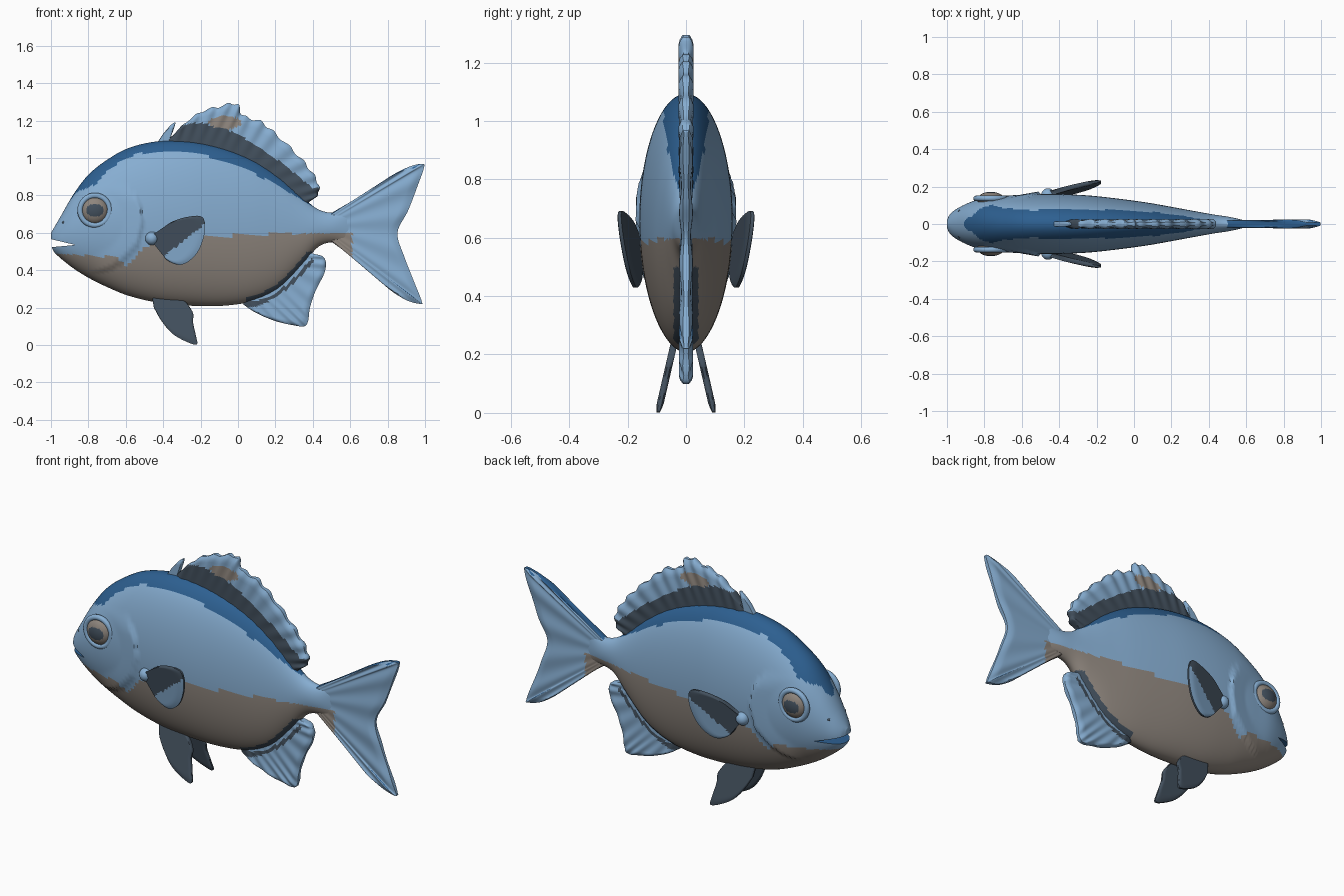
import bpy, bmesh, math
from mathutils import Vector

if "Cube" in bpy.data.objects:
    bpy.data.objects.remove(bpy.data.objects["Cube"])

# Shared palette: every object carries the same slots
LIGHT, BLUE, TAUPE, SLATE = range(4)
PALETTE = [("light_blue", (0.24, 0.42, 0.64)), ("deep_blue", (0.026, 0.115, 0.28)),
           ("taupe", (0.27, 0.235, 0.205)), ("dark_slate", (0.055, 0.08, 0.11))]
mats = []
for name, c in PALETTE:
    m = bpy.data.materials.new(name)
    m.diffuse_color = (*c, 1)
    m.use_nodes = True
    m.node_tree.nodes["Principled BSDF"].inputs["Base Color"].default_value = m.diffuse_color
    mats.append(m)


def spline(pts, t):
    """Catmull-Rom through points of any dimension, t in 0..1."""
    n = len(pts) - 1
    i = min(int(t * n), n - 1)
    f = t * n - i
    out = []
    for k in range(len(pts[0])):
        b, c = pts[i][k], pts[i + 1][k]
        a = pts[i - 1][k] if i > 0 else 2 * b - c
        d = pts[i + 2][k] if i + 2 <= n else 2 * c - b
        out.append(b + 0.5 * f * (c - a + f * (2*a - 5*b + 4*c - d + f * (3*(b - c) + d - a))))
    return out


def lookup(table, x):
    """Piecewise linear value at x."""
    if x <= table[0][0]:
        return table[0][1]
    for (x0, z0), (x1, z1) in zip(table, table[1:]):
        if x <= x1:
            return z0 + (z1 - z0) * (x - x0) / (x1 - x0)
    return table[-1][1]


def make(name, bm, rule=None, angle=40):
    bmesh.ops.recalc_face_normals(bm, faces=bm.faces[:])
    if rule:
        for f in bm.faces:
            f.material_index = rule(f.calc_center_median(), f.normal)
    me = bpy.data.meshes.new(name)
    bm.to_mesh(me)
    bm.free()
    for m in mats:
        me.materials.append(m)
    ob = bpy.data.objects.new(name, me)
    bpy.context.collection.objects.link(ob)
    smooth(ob, angle)
    return ob


def smooth(ob, angle=40):
    bpy.ops.object.select_all(action='DESELECT')
    ob.select_set(True)
    bpy.context.view_layer.objects.active = ob
    bpy.ops.object.shade_smooth_by_angle(angle=math.radians(angle))


def fin(name, base, tip, thick, rule, ripples=0, ripple=0.0, scallop=0.0,
        ypos=lambda x, z: 0, side=1, nu=120, nv=16):
    """Two-sided ribbed sheet lofted from a base line to a tip line."""
    bm = bmesh.new()
    g = {}
    for i in range(nu + 1):
        u = i / nu
        (bx, bz), (tx, tz) = spline(base, u), spline(tip, u)
        w = math.cos(2 * math.pi * ripples * u)
        for j in range(nv + 1):
            v = j / nv
            k = v * (1 + scallop * w * v)
            x, z = bx + (tx - bx) * k, bz + (tz - bz) * k
            edge = min(1, 0.45 + 6 * (1 - v), 0.45 + 12 * min(u, 1 - u))
            t = (thick + ripple * w * v) * edge
            for s in (1, -1):
                g[s, i, j] = bm.verts.new((x, side * (ypos(x, z) + s * t), z))
    for s in (1, -1):
        for i in range(nu):
            for j in range(nv):
                bm.faces.new([g[s, i, j], g[s, i+1, j], g[s, i+1, j+1], g[s, i, j+1]])
    rim = ([(i, 0) for i in range(nu)] + [(nu, j) for j in range(nv)]
           + [(i, nv) for i in range(nu, 0, -1)] + [(0, j) for j in range(nv, 0, -1)])
    for a, b in zip(rim, rim[1:] + rim[:1]):
        bm.faces.new([g[(1, *a)], g[(1, *b)], g[(-1, *b)], g[(-1, *a)]])
    return make(name, bm, rule, 50)


# Body: sections of (x, top, bottom, half width)
SECTIONS = [(-1.0, .60, .535, .02), (-.985, .625, .50, .05), (-.95, .685, .465, .08),
            (-.88, .805, .41, .115), (-.8, .91, .36, .14), (-.7, .99, .31, .15),
            (-.58, 1.055, .262, .157), (-.42, 1.09, .225, .16), (-.25, 1.088, .21, .153),
            (-.08, 1.053, .21, .135), (.08, .99, .235, .113), (.22, .90, .30, .088),
            (.34, .795, .42, .066), (.43, .725, .525, .05), (.52, .708, .55, .036),
            (.62, .74, .53, .012)]
BACK = [(-.93, .73), (-.86, .82), (-.76, .86), (-.68, .95), (-.55, 1.02), (-.4, 1.04),
        (-.2, 1.02), (0, .96), (.2, .86), (.4, .74), (.41, 2)]
BELLY = [(-1, .49), (-.65, .47), (-.6, .42), (-.5, .52), (-.42, .56), (-.25, .6),
         (-.2, .6), (-.1, .57), (.0, .59), (.62, .6)]


def body_rule(c, n):
    if .04 < c.x < .4 and abs(c.y) < .042 and c.z < .5:
        return SLATE
    if c.z > lookup(BACK, c.x):
        return BLUE
    return TAUPE if c.z < lookup(BELLY, c.x) else LIGHT


bm = bmesh.new()
NX, NA = 200, 96
rings = []
for i in range(NX + 1):
    x, top, bot, w = spline(SECTIONS, i / NX)
    ring = []
    for k in range(NA):
        a = 2 * math.pi * k / NA
        z = (top + bot) / 2 + (top - bot) / 2 * math.cos(a)
        y = w * math.sin(a)
        # raised rear edge of the gill cover
        r = math.hypot((x + .8) / .29, (z - .66) / .27)
        if r < 1 and x > -.8:
            fade = max(0, min(1, (.86 - z) / .08)) * min(1, (x + .8) / .08)
            y += .014 * max(0, 1 - (1 - r) / .35) * fade * math.sin(a)
        ring.append(bm.verts.new((x, y, z)))
    rings.append(ring)
for r0, r1 in zip(rings, rings[1:]):
    for k in range(NA):
        bm.faces.new([r0[k], r0[k-1], r1[k-1], r1[k]])
bm.faces.new(rings[0])
bm.faces.new(rings[-1])
body = make("body", bm, body_rule)

# Mouth: wedge cut out of the snout with a deep blue inside
bm = bmesh.new()
wedge = [(-1.05, .578), (-.87, .535), (-1.05, .518)]
l, r = ([bm.verts.new((x, y, z)) for x, z in wedge] for y in (-.3, .3))
bm.faces.new(l)
bm.faces.new(r)
for k in range(3):
    bm.faces.new([l[k-1], l[k], r[k], r[k-1]])
cutter = make("mouth_cutter", bm, lambda c, n: BLUE)
cutter.hide_render = True
mod = body.modifiers.new("mouth", 'BOOLEAN')
mod.operation, mod.solver, mod.object = 'DIFFERENCE', 'EXACT', cutter
dg = bpy.context.evaluated_depsgraph_get()
cut = bpy.data.meshes.new_from_object(body.evaluated_get(dg))
body.modifiers.clear()
body.data = cut
bpy.data.objects.remove(cutter)
smooth(body)


# Dorsal fin with a dark base band, and its short leading spine
def dorsal_rule(c, n):
    if math.hypot((c.x + .07) / .09, (c.z - 1.19) / .035) < 1:
        return TAUPE
    band = [(-.36, 1.17), (-.2, 1.19), (0, 1.13), (.2, 1.0), (.4, .84)]
    return SLATE if c.z < lookup(band, c.x) else LIGHT


fin("dorsal_fin",
    [(-.40, 1.05), (-.3, 1.05), (-.2, 1.04), (-.1, 1.02), (0, .98), (.1, .94),
     (.2, .87), (.3, .79), (.37, .74)],
    [(-.37, 1.10), (-.29, 1.18), (-.2, 1.245), (-.1, 1.275), (-.01, 1.29), (.03, 1.225),
     (.12, 1.195), (.2, 1.13), (.3, 1.035), (.38, .945), (.43, .86), (.425, .80), (.38, .765)],
    .022, dorsal_rule, ripples=14, ripple=.005, scallop=.03)
fin("dorsal_spine", [(-.44, 1.07), (-.38, 1.07)],
    [(-.40, 1.13), (-.36, 1.175), (-.335, 1.19), (-.345, 1.15), (-.37, 1.09)],
    .014, lambda c, n: LIGHT, nu=20, nv=6)

# Anal fin
fin("anal_fin", [(.02, .25), (.1, .28), (.2, .34), (.3, .43), (.37, .51)],
    [(.03, .215), (.1, .17), (.2, .128), (.3, .105), (.355, .10), (.375, .13), (.385, .2),
     (.415, .29), (.46, .38), (.47, .44), (.45, .475), (.39, .49)],
    .021, lambda c, n: SLATE if c.z < lookup([(0, .25), (.1, .235), (.2, .27), (.3, .36),
                                              (.4, .47), (.43, .3)], c.x)
    and c.z > lookup([(.03, .2), (.1, .205), (.2, .25), (.3, .33), (.4, .44)], c.x) else LIGHT,
    ripples=10, ripple=.004)


# Tail fin with a deep blue upper edge
def tail_rule(c, n):
    if n.z > .6:
        return BLUE
    return TAUPE if c.x < .61 and c.z < .6 else LIGHT


fin("tail_fin", [(.49, .70), (.49, .56)],
    [(.72, .835), (.82, .905), (.92, .955), (.985, .968), (.995, .95), (.96, .85), (.91, .72),
     (.853, .60), (.89, .47), (.945, .33), (.982, .235), (.975, .22), (.9, .24), (.8, .305),
     (.70, .405)],
    .02, tail_rule, ripples=9, ripple=.004, nu=160, nv=24)

for side, label in ((-1, "right"), (1, "left")):
    # Pectoral fin and its root
    fin("pectoral_fin_" + label, [(-.46, .59), (-.46, .55)],
        [(-.43, .60), (-.36, .655), (-.27, .685), (-.19, .683), (-.178, .60), (-.22, .49),
         (-.3, .43), (-.38, .455), (-.43, .53)],
        .013, lambda c, n: LIGHT if c.z < .47 + (c.x + .4) * .8 and n.y * side > 0 else SLATE,
        ypos=lambda x, z: .162 + .2 * (x + .45) + .12 * (z - .57), side=side, nu=80)
    bm = bmesh.new()
    bmesh.ops.create_uvsphere(bm, u_segments=20, v_segments=12, radius=.036)
    bmesh.ops.translate(bm, verts=bm.verts[:], vec=(-.46, .155 * side, .57))
    make("pectoral_root_" + label, bm)

    # Pelvic fin
    fin("pelvic_fin_" + label, [(-.46, .26), (-.3, .25)],
        [(-.45, .2), (-.41, .13), (-.35, .06), (-.27, .015), (-.22, .004), (-.225, .05),
         (-.24, .12), (-.24, .17), (-.27, .22)],
        .012, lambda c, n: SLATE, ypos=lambda x, z: .045 + (.22 - z) * .23, side=side, nu=60)

    # Eye: taupe ball with a dark pupil area
    at = Vector((-.765, .13 * side, .72))
    bm = bmesh.new()
    bmesh.ops.create_uvsphere(bm, u_segments=48, v_segments=32, radius=1)
    for v in bm.verts:
        v.co = at + Vector((v.co.x * .072, v.co.z * .042, v.co.y * .072))
    make("eye_" + label, bm,
         lambda c, n: SLATE if math.hypot(c.x - at.x, (c.z - at.z) * 1.3) < .046 else TAUPE)
    # Eyelid ring
    bpy.ops.mesh.primitive_torus_add(major_radius=.079, minor_radius=.015, major_segments=48,
                                     minor_segments=12, rotation=(math.pi / 2, 0, 0),
                                     location=(-.765, .137 * side, .72))
    ring = bpy.context.object
    ring.name = "eyelid_" + label
    ring.data.materials.append(mats[LIGHT])
    smooth(ring)
    # Nostril
    bm = bmesh.new()
    bmesh.ops.create_uvsphere(bm, u_segments=12, v_segments=8, radius=.01)
    bmesh.ops.translate(bm, verts=bm.verts[:], vec=(-.93, .068 * side, .655))
    make("nostril_" + label, bm, lambda c, n: SLATE)
